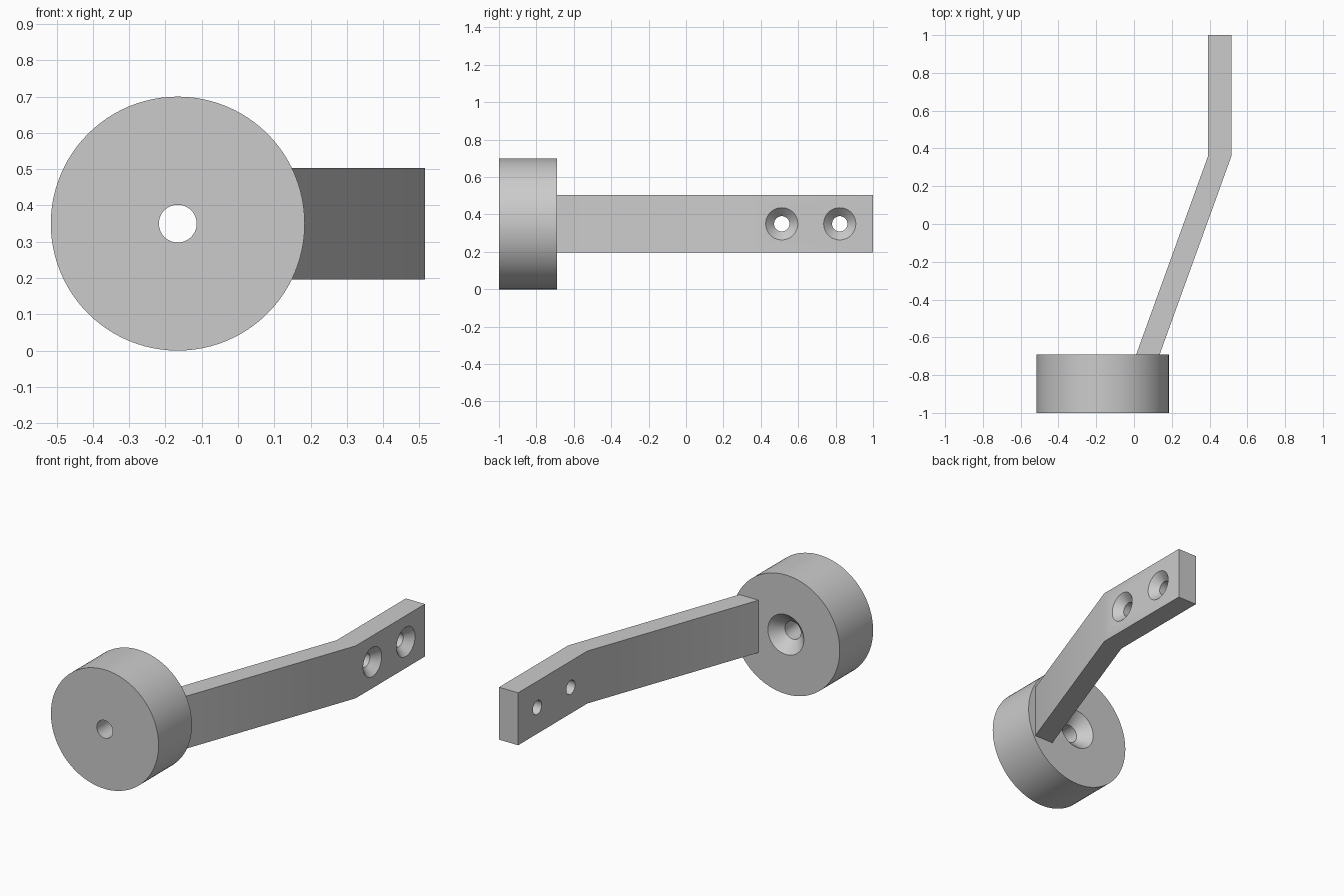
import bpy, bmesh, math
from mathutils import Matrix, Vector

cube = bpy.data.objects.get("Cube")
if cube:
    bpy.data.objects.remove(cube, do_unlink=True)

grey = bpy.data.materials.new("plain grey")
grey.use_nodes = True
GREY = (0.6, 0.6, 0.6, 1)
grey.diffuse_color = GREY
grey.node_tree.nodes["Principled BSDF"].inputs["Base Color"].default_value = GREY

MID_Z = 0.35


def finish(name, bm):
    bmesh.ops.recalc_face_normals(bm, faces=bm.faces)
    mesh = bpy.data.meshes.new(name)
    bm.to_mesh(mesh)
    bm.free()
    obj = bpy.data.objects.new(name, mesh)
    bpy.context.collection.objects.link(obj)
    mesh.materials.append(grey)
    return obj


def lathe(name, profile, axis, centre, segments):
    """Revolve a closed (radius, height) profile about an axis through centre."""
    bm = bmesh.new()
    verts = [bm.verts.new((r, 0, h)) for r, h in profile]
    edges = [bm.edges.new((v, verts[i - 1])) for i, v in enumerate(verts)]
    bmesh.ops.spin(bm, geom=verts + edges, cent=(0, 0, 0), axis=(0, 0, 1),
                   angle=math.tau, steps=segments, use_merge=True)
    bmesh.ops.remove_doubles(bm, verts=bm.verts, dist=1e-5)
    turn = Vector(axis).to_track_quat('Z', 'Y').to_matrix().to_4x4()
    bm.transform(Matrix.Translation(centre) @ turn)
    return finish(name, bm)


def smooth(obj):
    bpy.ops.object.select_all(action='DESELECT')
    obj.select_set(True)
    bpy.context.view_layer.objects.active = obj
    bpy.ops.object.shade_smooth_by_angle(angle=math.radians(30))


# Round base with a through bore, countersunk at the back
BASE_DEPTH = 0.31
disc = lathe("round_base",
             [(0.052, 0), (0.35, 0), (0.35, BASE_DEPTH),
              (0.117, BASE_DEPTH), (0.052, BASE_DEPTH - 0.065)],
             (0, 1, 0), (-0.166, -1, MID_Z), 96)
smooth(disc)

# Bent arm: plan outline extruded upwards
outline = [(0.391, 1), (0.515, 1), (0.515, 0.357), (0.136, -0.69),
           (0.012, -0.69), (0.391, 0.357)]
bm = bmesh.new()
face = bm.faces.new([bm.verts.new((x, y, MID_Z - 0.154)) for x, y in outline])
top = bmesh.ops.extrude_face_region(bm, geom=[face])["geom"]
bmesh.ops.translate(bm, vec=(0, 0, 0.308),
                    verts=[v for v in top if isinstance(v, bmesh.types.BMVert)])
arm = finish("bent_arm", bm)

# Countersunk screw holes through the straight end
for y in (0.512, 0.822):
    cutter = lathe("screw_hole_cutter",
                   [(0, -0.2), (0.041, -0.2), (0.041, -0.045),
                    (0.086, 0), (0.086, 0.05), (0, 0.05)],
                   (1, 0, 0), (0.515, y, MID_Z), 48)
    cutter.hide_render = True
    cut = arm.modifiers.new("screw_hole", 'BOOLEAN')
    cut.operation = 'DIFFERENCE'
    cut.solver = 'EXACT'
    cut.object = cutter
    bpy.context.view_layer.objects.active = arm
    bpy.ops.object.modifier_apply(modifier=cut.name)
    bpy.data.objects.remove(cutter, do_unlink=True)
smooth(arm)
